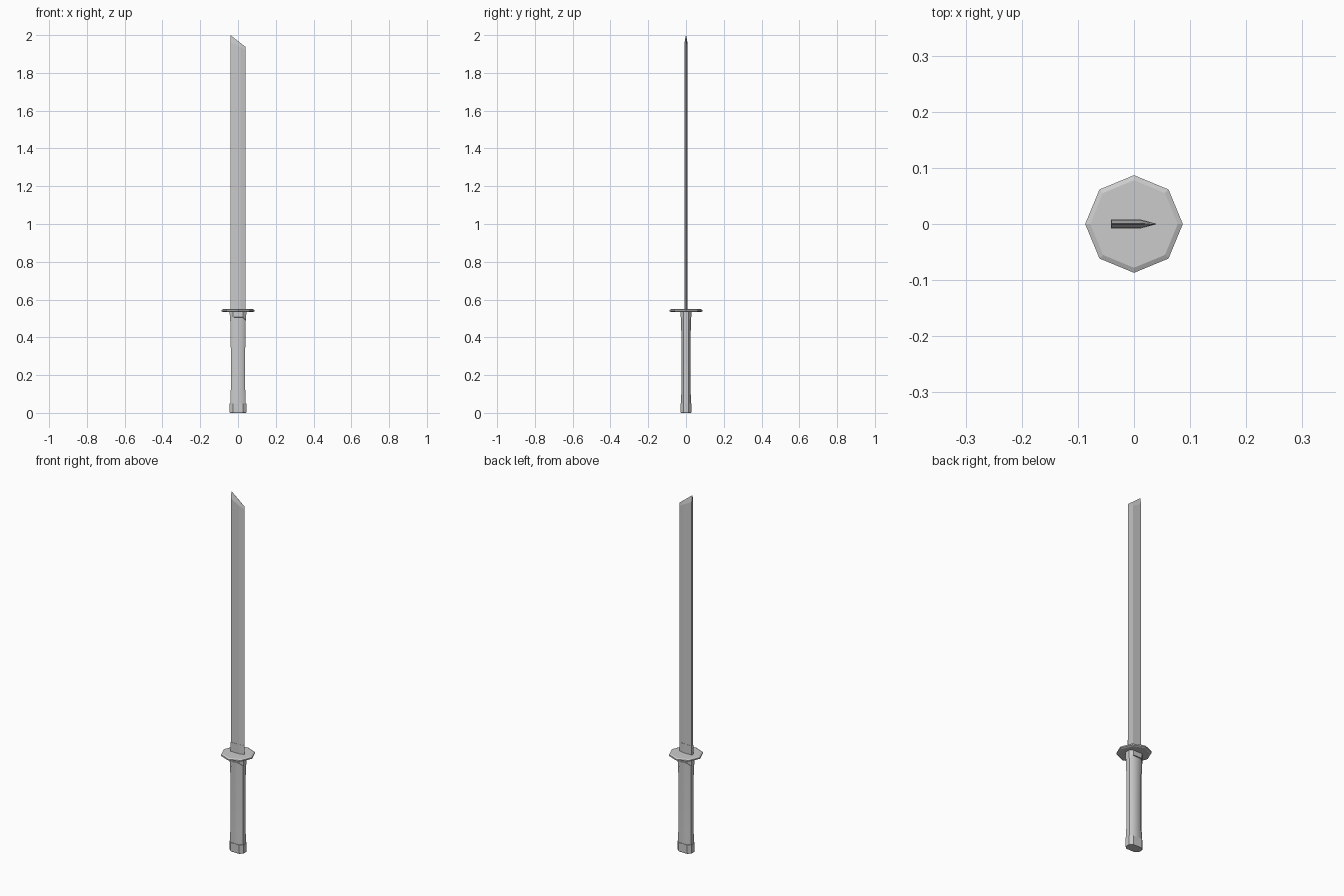
import bpy, math

if "Cube" in bpy.data.objects:
    bpy.data.objects.remove(bpy.data.objects["Cube"])


def loft(name, rings, smooth=False):
    """Skin a stack of equal-length point rings and cap both ends."""
    n = len(rings[0])
    verts = [p for ring in rings for p in ring]
    faces = [list(range(n))[::-1], list(range(len(verts) - n, len(verts)))]
    for k in range(len(rings) - 1):
        for i in range(n):
            a, b = k * n + i, k * n + (i + 1) % n
            faces.append((a, b, b + n, a + n))
    mesh = bpy.data.meshes.new(name)
    mesh.from_pydata(verts, [], faces)
    mesh.validate()
    obj = bpy.data.objects.new(name, mesh)
    bpy.context.collection.objects.link(obj)
    if smooth:
        bpy.context.view_layer.objects.active = obj
        obj.select_set(True)
        bpy.ops.object.shade_smooth_by_angle(angle=math.radians(50))
        obj.select_set(False)
    return obj


def grip_ring(hx, hy, z):
    """Flattened octagon, long in x."""
    cx, cy = hx * 0.6, hy * 0.5
    return [(x, y, z) for x, y in ((hx, -cy), (hx, cy), (cx, hy), (-cx, hy),
                                   (-hx, cy), (-hx, -cy), (-cx, -hy), (cx, -hy))]


def guard_ring(r, z):
    return [(r * math.cos(i * math.pi / 4), r * math.sin(i * math.pi / 4), z) for i in range(8)]


def blade_ring(t, z_spine, z_edge, grow=0.0):
    """Single-edged section: flat spine at -x, cutting edge at +x."""
    back, shoulder, edge = -0.04 - grow, 0.012, 0.039 + grow

    def z(x):
        return z_spine + (z_edge - z_spine) * (x - back) / (edge - back)
    return [(x, y, z(x)) for x, y in ((back, -t), (shoulder, -t), (edge, -t * 0.04),
                                      (edge, t * 0.04), (shoulder, t), (back, t))]


# Handle, pinched slightly between its ends
loft("handle", [grip_ring(x, y, z) for x, y, z in (
    (0.041, 0.026, 0.03), (0.041, 0.026, 0.055), (0.038, 0.0245, 0.13),
    (0.038, 0.0245, 0.3), (0.039, 0.025, 0.42), (0.041, 0.026, 0.535))], smooth=True)

# End cap
loft("pommel", [grip_ring(0.042, 0.027, 0), grip_ring(0.044, 0.0285, 0.004),
                grip_ring(0.044, 0.0285, 0.05)])

# Collar under the guard, deeper on the narrow sides
lower = [(x, y, 0.49 if abs(x) > 0.03 else 0.508) for x, y, _ in grip_ring(0.043, 0.028, 0)]
loft("handle_collar", [lower, grip_ring(0.044, 0.0285, 0.536)])

# Octagonal guard with bevelled rims
loft("guard", [guard_ring(0.078, 0.534), guard_ring(0.087, 0.538),
               guard_ring(0.087, 0.545), guard_ring(0.078, 0.549)])

# Blade with slanted tip that thins to a ridge
loft("blade", [blade_ring(0.0068, 0.54, 0.54), blade_ring(0.0068, 1.965, 1.92),
               blade_ring(0.0006, 2.0, 1.938)])

# Blade collar above the guard
loft("blade_collar", [blade_ring(0.008, 0.54, 0.54, 0.001), blade_ring(0.008, 0.6, 0.6, 0.001)])
